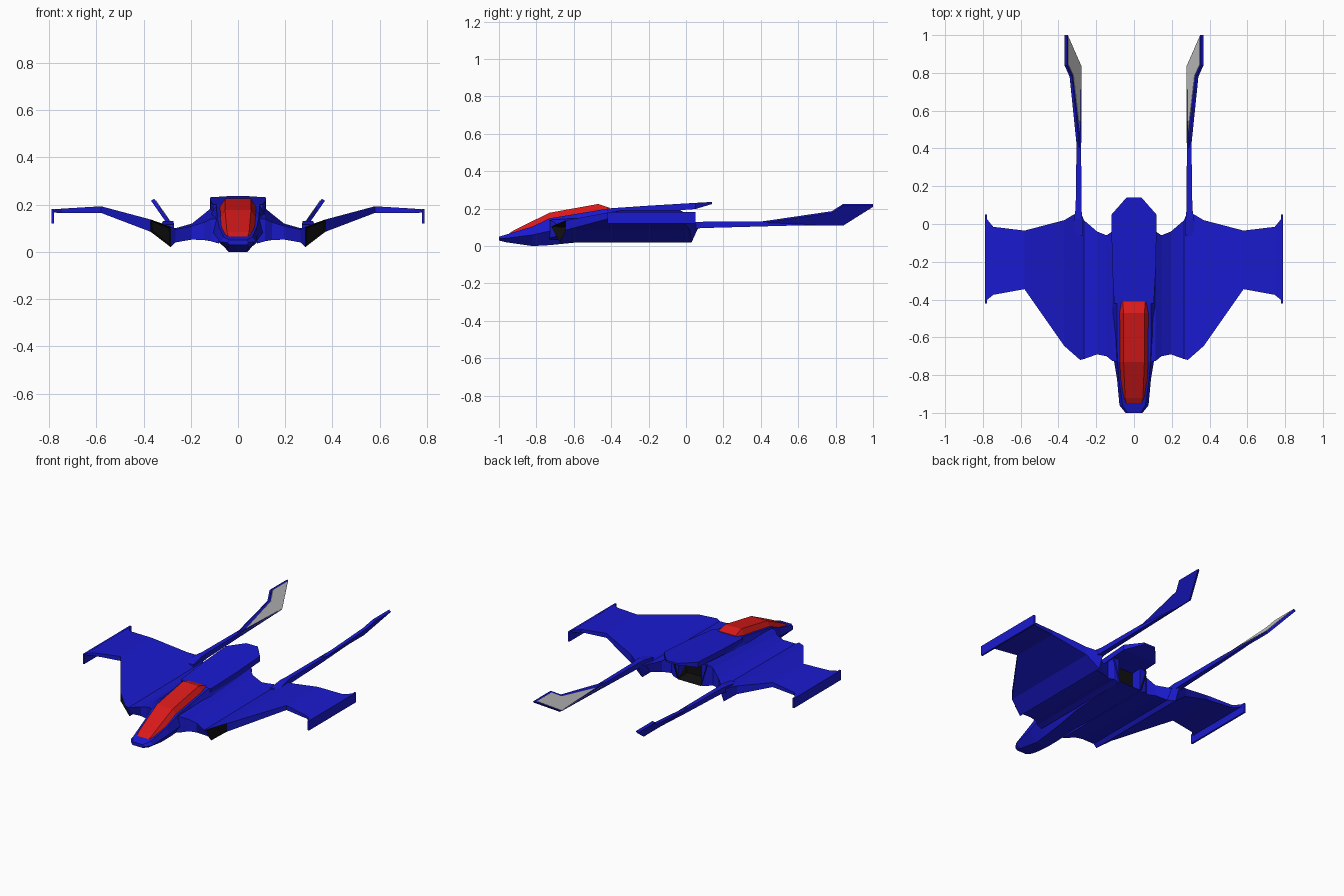
import bpy, bmesh
from mathutils import Vector

if "Cube" in bpy.data.objects:
    bpy.data.objects.remove(bpy.data.objects["Cube"])


def material(name, rgb):
    m = bpy.data.materials.new(name)
    m.diffuse_color = (*rgb, 1)
    m.use_nodes = True
    m.node_tree.nodes["Principled BSDF"].inputs["Base Color"].default_value = m.diffuse_color
    return m


BLUE = material("blue_paint", (0.01, 0.01, 0.62))
RED = material("red_glass", (0.7, 0.01, 0.01))
BLACK = material("black_opening", (0.005, 0.005, 0.005))


def loft(name, rings, mats=(BLUE,), mirror=False, recess=None):
    """Skin equal-length rings, cap the ends; recess = (test, rim, push vector)."""
    bm = bmesh.new()
    vs = [[bm.verts.new(p) for p in ring] for ring in rings]
    n = len(rings[0])
    for a, b in zip(vs, vs[1:]):
        for i in range(n):
            j = (i + 1) % n
            bm.faces.new((a[i], a[j], b[j], b[i]))
    bm.faces.new(vs[0])
    bm.faces.new(vs[-1])
    bmesh.ops.recalc_face_normals(bm, faces=bm.faces)
    if recess:
        test, rim, push = recess
        hit = [f for f in bm.faces if test(f.calc_center_median(), f.normal)]
        bmesh.ops.inset_region(bm, faces=hit, thickness=rim)
        edge_faces = {g for f in hit for e in f.edges for g in e.link_faces}
        for f in hit:
            f.material_index = 1
            for v in f.verts:
                v.co += Vector(push)
        for f in edge_faces:
            f.material_index = 1
    me = bpy.data.meshes.new(name)
    bm.to_mesh(me)
    bm.free()
    ob = bpy.data.objects.new(name, me)
    bpy.context.collection.objects.link(ob)
    for m in mats:
        me.materials.append(m)
    if mirror:
        ob.modifiers.new("Mirror", 'MIRROR').use_mirror_merge = False
    return ob


def hull_ring(y, wb, zb, wm, zm, wt, zt):
    half = [(wb, zb), (wm, zm), (wt, zt)]
    return [(x, y, z) for x, z in half] + [(-x, y, z) for x, z in reversed(half)]


# Fuselage with dark exhaust recess at the rear
loft("fuselage", [hull_ring(*r) for r in (
    (-1.0, .035, .03, .045, .04, .035, .05),
    (-.96, .045, .02, .077, .042, .06, .062),
    (-.82, .04, 0, .09, .06, .08, .105),
    (-.73, .045, .005, .105, .08, .088, .148),
    (-.60, .05, .018, .112, .10, .09, .17),
    (-.42, .07, .03, .12, .15, .09, .2),
    (-.03, .08, .04, .12, .17, .105, .215))],
    mats=(BLUE, BLACK),
    recess=(lambda c, n: n.y > .9, .02, (0, -.08, 0)))

# Rear hood overhanging the exhaust
loft("rear_hood", [[(-w, y, zb), (w, y, zb), (w, y, zt), (-w, y, zt)] for y, w, zb, zt in (
    (-.42, .105, .17, .201), (-.2, .117, .18, .216),
    (.05, .119, .198, .231), (.14, .04, .225, .236))])

# Canopy
loft("canopy", [[(-wb, y, zb), (wb, y, zb), (wt, y, zt), (-wt, y, zt)] for y, wb, zb, wt, zt in (
    (-.95, .045, .055, .04, .064), (-.92, .06, .065, .047, .085),
    (-.73, .08, .14, .055, .178), (-.47, .078, .188, .055, .225),
    (-.41, .07, .195, .06, .205))], mats=(RED,))

# Wing: x, front y, rear y, front top z, rear top z, bottom z, bottom setback
WING = [(.08, -.73, -.04, .14, .19, .035, 0),
        (.115, -.725, -.04, .14, .185, .045, 0),
        (.145, -.70, -.06, .125, .16, .05, 0),
        (.195, -.69, -.04, .11, .12, .052, 0),
        (.265, -.715, .02, .095, .1, .04, .04),
        (.285, -.72, .07, .105, .108, .02, .045),
        (.37, -.645, .02, .137, .137, .085, 0),
        (.58, -.345, -.035, .193, .193, .165, 0),
        (.745, -.375, -.015, .183, .183, .165, 0),
        (.782, -.405, .03, .18, .18, .166, 0)]
loft("wing", [[(x, f, tf), (x, r, tr), (x, r - (.04 if s else 0), b), (x, f + s, b)]
              for x, f, r, tf, tr, b, s in WING],
     mats=(BLUE, BLACK), mirror=True,
     recess=(lambda c, n: .3 < c.x < .36 and c.y < -.5 and n.y < -.3,
             .011, (0, .09, 0)))

# Winglet hanging from each wing tip
loft("winglet", [[(x, -.42, .12), (x, .05, .12), (x, .05, .181), (x, -.42, .181)]
                 for x in (.779, .79)], mirror=True)

# Tail boom
loft("tail_boom", [[(a, y, zb), (b, y, zb), (b, y, zt), (a, y, zt)] for y, a, b, zb, zt in (
    (-.06, .27, .325, .07, .115), (.03, .274, .318, .09, .13),
    (.08, .278, .309, .096, .13), (.44, .28, .304, .106, .131),
    (.84, .28, .292, .117, .122))], mirror=True)


def fin_plate(name, outline, near, far, mats):
    """Slanted plate: t runs from the inner low edge to the outer top edge."""
    off = Vector((.013, 0, -.009))
    ring = [Vector((.28 + .075 * t, y, .118 + .107 * t)) for y, t in outline]
    loft(name, [[p + off * d for p in ring] for d in (near, far)], mats, mirror=True)


# Tail fin and its grey inner panel
fin_plate("tail_fin", [(.40, 0), (.84, 0), (1, .94), (1, 1), (.84, 1), (.78, .64), (.40, .12)],
          0, 1, (BLUE,))
fin_plate("fin_panel", [(.43, .01), (.838, .01), (.99, .93), (.845, .93), (.785, .56)],
          -.15, .1, ())
